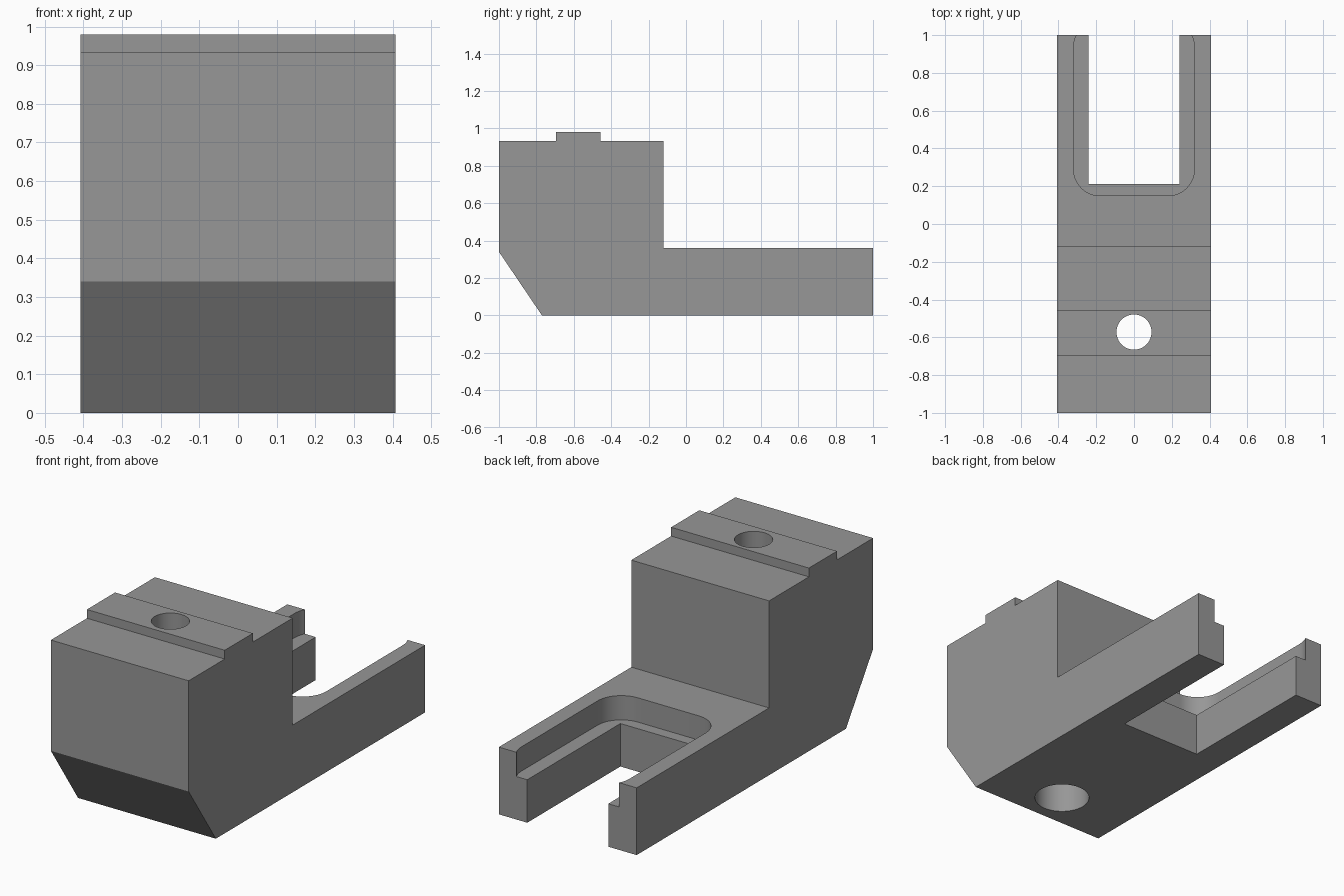
import bpy, bmesh, math

if "Cube" in bpy.data.objects:
    bpy.data.objects.remove(bpy.data.objects["Cube"])

HALF_W = 0.408
HOLE_Y = -0.572

grey = bpy.data.materials.new("mid grey")
grey.diffuse_color = (0.31, 0.31, 0.31, 1)
grey.use_nodes = True
grey.node_tree.nodes["Principled BSDF"].inputs["Base Color"].default_value = grey.diffuse_color


def prism(name, points, direction):
    """Extrude a closed outline of 3D points along a vector."""
    bm = bmesh.new()
    face = bm.faces.new([bm.verts.new(p) for p in points])
    ext = bmesh.ops.extrude_face_region(bm, geom=[face])
    moved = [v for v in ext["geom"] if isinstance(v, bmesh.types.BMVert)]
    bmesh.ops.translate(bm, verts=moved, vec=direction)
    bmesh.ops.recalc_face_normals(bm, faces=bm.faces)
    mesh = bpy.data.meshes.new(name)
    bm.to_mesh(mesh)
    bm.free()
    mesh.materials.append(grey)
    obj = bpy.data.objects.new(name, mesh)
    bpy.context.collection.objects.link(obj)
    return obj


def rounded_outline(x0, x1, y0, y1, r, z, steps=12):
    """Rounded rectangle lying flat at height z."""
    pts = []
    corners = [(x1 - r, y1 - r), (x0 + r, y1 - r), (x0 + r, y0 + r), (x1 - r, y0 + r)]
    for i, (cx, cy) in enumerate(corners):
        for k in range(steps + 1):
            a = math.pi / 2 * (i + k / steps)
            pts.append((cx + r * math.cos(a), cy + r * math.sin(a), z))
    return pts


def circle_outline(r, z, n=48):
    return [(r * math.cos(2 * math.pi * k / n),
             HOLE_Y + r * math.sin(2 * math.pi * k / n), z) for k in range(n)]


# Body: side profile with chamfered toe, raised key and low arm
profile = [(-0.77, 0), (1, 0), (1, 0.36), (-0.12, 0.36), (-0.12, 0.933),
           (-0.457, 0.933), (-0.457, 0.98), (-0.695, 0.98), (-0.695, 0.933),
           (-1, 0.933), (-1, 0.34)]
body = prism("clamp_body", [(-HALF_W, y, z) for y, z in profile], (2 * HALF_W, 0, 0))

cutters = [
    # Open fork slot
    prism("slot_cutter", [(-0.24, 0.212, -0.1), (0.24, 0.212, -0.1),
                          (0.24, 1.2, -0.1), (-0.24, 1.2, -0.1)], (0, 0, 0.7)),
    # Rounded recess around the slot
    prism("recess_cutter", rounded_outline(-0.32, 0.32, 0.15, 1.075, 0.14, 0.23), (0, 0, 0.4)),
    # Bolt hole and wider counterbore from below
    prism("hole_cutter", circle_outline(0.093, -0.1), (0, 0, 1.3)),
    prism("counterbore_cutter", circle_outline(0.138, -0.1), (0, 0, 0.7)),
]

bpy.context.view_layer.objects.active = body
body.select_set(True)
for cutter in cutters:
    mod = body.modifiers.new(cutter.name, "BOOLEAN")
    mod.operation = "DIFFERENCE"
    mod.solver = "EXACT"
    mod.object = cutter
    bpy.ops.object.modifier_apply(modifier=mod.name)
    bpy.data.objects.remove(cutter, do_unlink=True)

bpy.ops.object.shade_smooth_by_angle(angle=math.radians(30))
